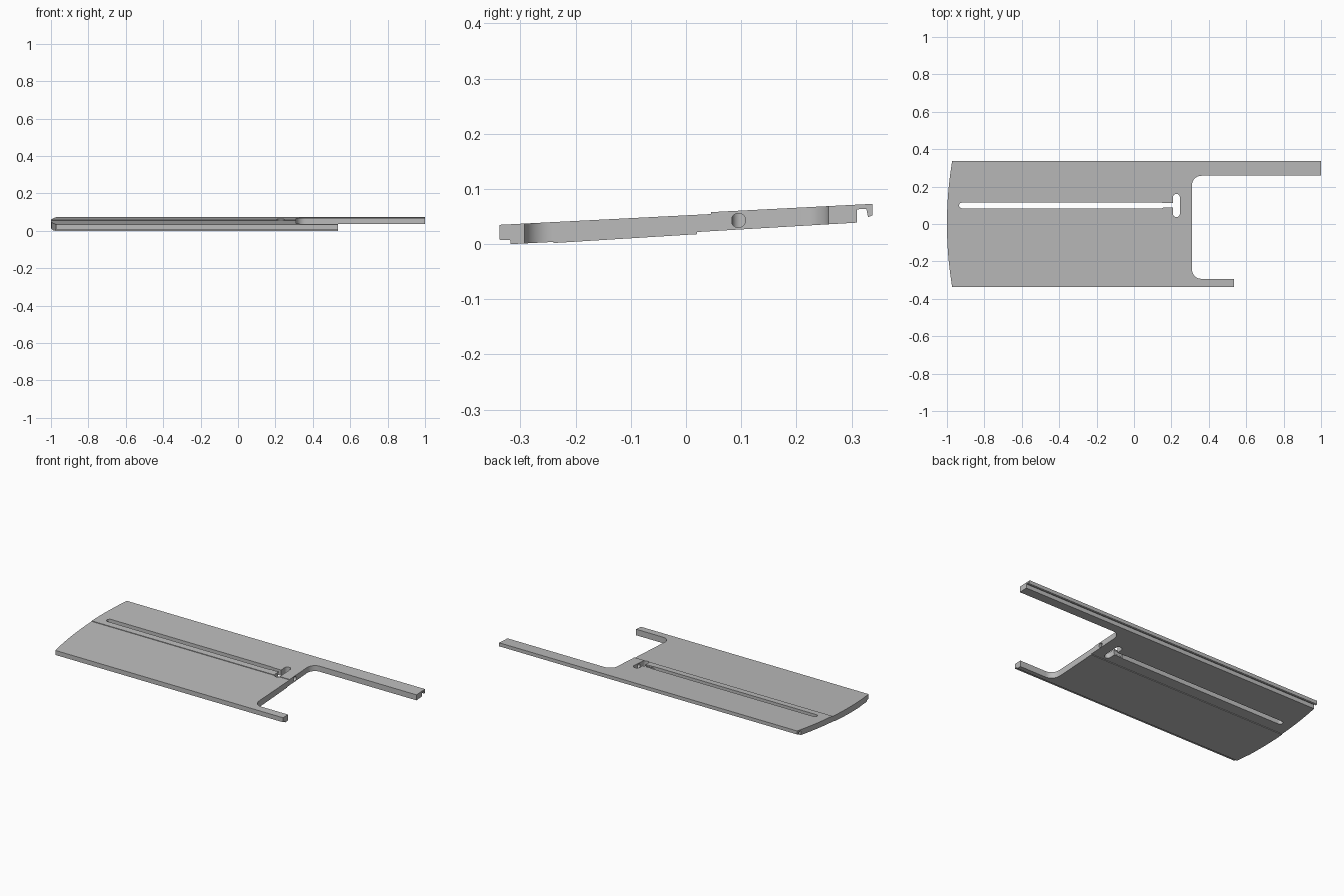
import bpy, bmesh
from math import sin, cos, radians, pi

if "Cube" in bpy.data.objects:
    bpy.data.objects.remove(bpy.data.objects["Cube"], do_unlink=True)

grey = bpy.data.materials.new("plain grey")
grey.use_nodes = True
grey.diffuse_color = (0.5, 0.5, 0.5, 1)
grey.node_tree.nodes["Principled BSDF"].inputs["Base Color"].default_value = (0.5, 0.5, 0.5, 1)


def prism(name, points, offset):
    """Extrude a closed loop of 3D points along an offset."""
    bm = bmesh.new()
    face = bm.faces.new([bm.verts.new(p) for p in points])
    ext = bmesh.ops.extrude_face_region(bm, geom=[face])
    verts = [v for v in ext["geom"] if isinstance(v, bmesh.types.BMVert)]
    bmesh.ops.translate(bm, vec=offset, verts=verts)
    bmesh.ops.recalc_face_normals(bm, faces=bm.faces)
    mesh = bpy.data.meshes.new(name)
    bm.to_mesh(mesh)
    bm.free()
    mesh.materials.append(grey)
    obj = bpy.data.objects.new(name, mesh)
    bpy.context.collection.objects.link(obj)
    return obj


def arc(cx, cy, r, a0, a1, n=10):
    return [(cx + r * cos(radians(a0 + (a1 - a0) * i / n)),
             cy + r * sin(radians(a0 + (a1 - a0) * i / n))) for i in range(n + 1)]


def upright(name, outline):
    return prism(name, [(x, y, -0.1) for x, y in outline], (0, 0, 0.3))


def carve(target, cutter, operation):
    mod = target.modifiers.new(operation, 'BOOLEAN')
    mod.operation, mod.object, mod.solver = operation, cutter, 'EXACT'
    bpy.context.view_layer.objects.active = target
    bpy.ops.object.modifier_apply(modifier=mod.name)
    bpy.data.objects.remove(cutter, do_unlink=True)


# Sloping stepped section with a hooked lip along the back edge
section = [(-0.338, 0.035), (0.045, 0.0545), (0.045, 0.058), (0.338, 0.073),
           (0.338, 0.052), (0.33, 0.049), (0.327, 0.064), (0.31, 0.063),
           (0.31, 0.039), (0.02, 0.022), (0.02, 0.018), (-0.24, 0.002),
           (-0.24, 0.004), (-0.318, 0.0), (-0.318, 0.007), (-0.338, 0.008)]
plate = prism("slotted_plate", [(-1.1, y, z) for y, z in section], (2.2, 0, 0))

# Plan outline: bowed end on one side, two unequal arms on the other
bow = [(-1 + 0.03 * (i / 12) ** 2, 0.35 * i / 12) for i in range(-12, 13)]
outline = bow + [(1, 0.35), (1, 0.258)]
outline += arc(0.36, 0.208, 0.05, 90, 180)
outline += arc(0.36, -0.243, 0.05, 180, 270)
outline += [(0.535, -0.293), (0.535, -0.35)]
carve(plate, upright("outline_cutter", outline), 'INTERSECT')

# Long slot that narrows before the rounded cross slot
slot = arc(-0.92, 0.099, 0.015, 90, 270)
slot += [(0.15, 0.084), (0.155, 0.087), (0.23, 0.087),
         (0.23, 0.111), (0.155, 0.111), (0.15, 0.114)]
carve(plate, upright("slot_cutter", slot), 'DIFFERENCE')
cross = arc(0.2265, 0.142, 0.019, 0, 180) + arc(0.2265, 0.056, 0.019, 180, 360)
carve(plate, upright("cross_slot_cutter", cross), 'DIFFERENCE')

# Round bore from the inner edge into the cross slot
bore = [(0.15, 0.095 + 0.013 * cos(2 * pi * i / 32), 0.043 + 0.013 * sin(2 * pi * i / 32))
        for i in range(32)]
carve(plate, prism("bore_cutter", bore, (0.25, 0, 0)), 'DIFFERENCE')

bpy.ops.object.select_all(action='DESELECT')
plate.select_set(True)
bpy.context.view_layer.objects.active = plate
bpy.ops.object.shade_smooth_by_angle(angle=radians(25))
